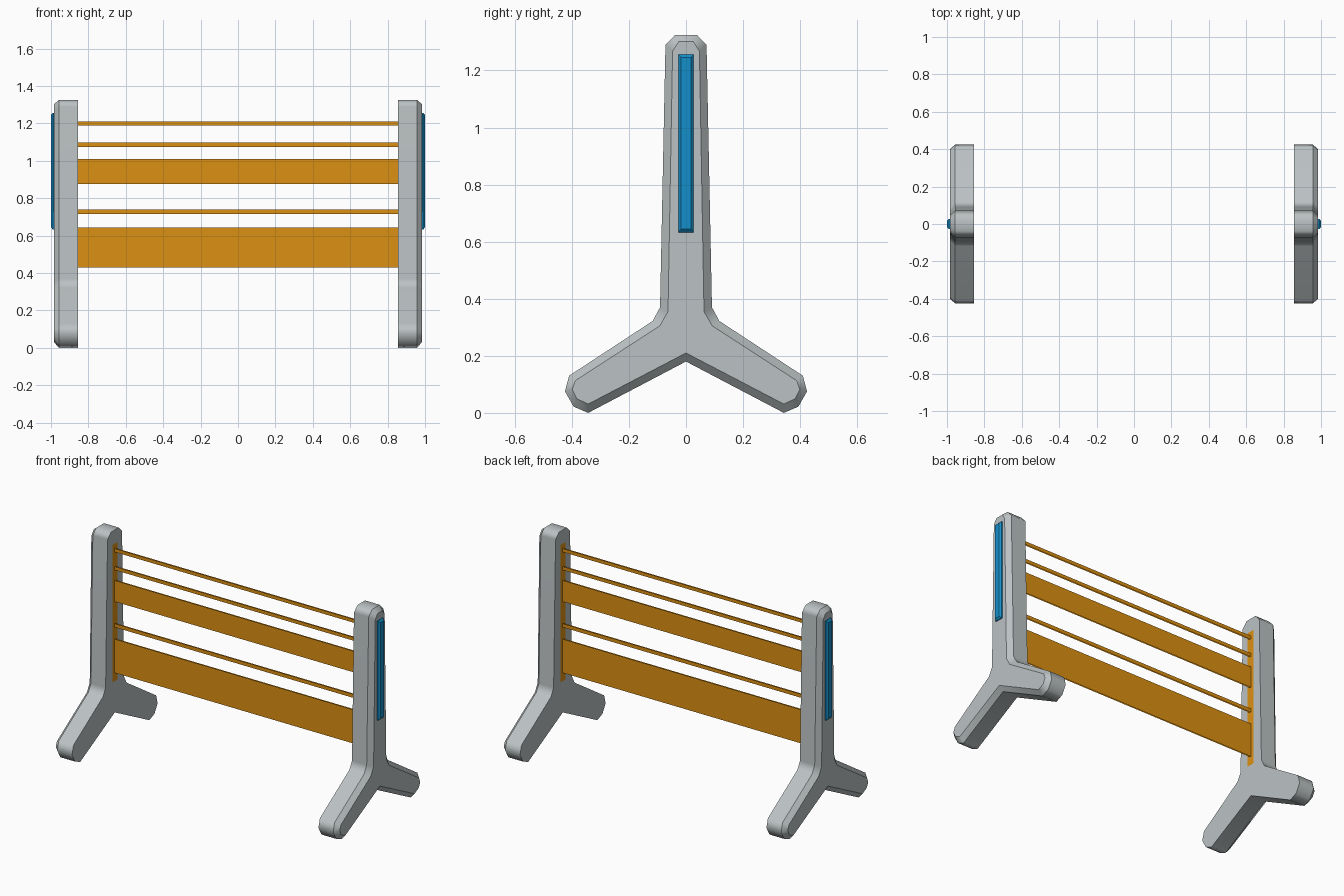
import bpy, bmesh

if "Cube" in bpy.data.objects:
    bpy.data.objects.remove(bpy.data.objects["Cube"])


def material(name, rgb):
    m = bpy.data.materials.new(name)
    m.diffuse_color = (*rgb, 1)
    m.use_nodes = True
    m.node_tree.nodes["Principled BSDF"].inputs["Base Color"].default_value = m.diffuse_color
    return m


GREY = material("grey plastic", (0.50, 0.54, 0.55))
ORANGE = material("orange", (0.72, 0.28, 0.006))
BLUE = material("blue", (0.007, 0.28, 0.60))


def finish(bm, name, mat, recalc=True):
    if recalc:
        bmesh.ops.recalc_face_normals(bm, faces=bm.faces)
    me = bpy.data.meshes.new(name)
    bm.to_mesh(me)
    bm.free()
    me.materials.append(mat)
    ob = bpy.data.objects.new(name, me)
    bpy.context.collection.objects.link(ob)
    return ob


def loft(name, mat, sections, smooth=False):
    """Skin (x, [(y, z), ...]) sections and cap both ends."""
    bm = bmesh.new()
    loops = [[bm.verts.new((x, y, z)) for y, z in pts] for x, pts in sections]
    n = len(loops[0])
    caps = [bm.faces.new(loops[0])]
    if len(loops) > 1:
        caps.append(bm.faces.new(loops[-1]))
    for a, b in zip(loops, loops[1:]):
        for i in range(n):
            j = (i + 1) % n
            bm.faces.new((a[i], a[j], b[j], b[i])).smooth = smooth
    # sharp rims along each section, soft corners around the outline
    for lp in loops:
        for i in range(n):
            e = bm.edges.get((lp[i], lp[(i + 1) % n]))
            e.smooth = False
    ob = finish(bm, name, mat, len(loops) > 1)
    if smooth:
        mod = ob.modifiers.new("soft corners", 'WEIGHTED_NORMAL')
        mod.keep_sharp = True
    return ob


def both_sides(half):
    """Close a half outline (top to bottom centre point) by mirroring in y."""
    return half + [(-y, z) for y, z in reversed(half) if y > 0]


def rect(w, z0, z1):
    return [(-w, z0), (w, z0), (w, z1), (-w, z1)]


# outline of the stand, and the smaller outer cap
outline = both_sides([(0.038, 1.325), (0.072, 1.29), (0.091, 0.37), (0.117, 0.322),
                      (0.41, 0.13), (0.424, 0.075), (0.394, 0.022), (0.343, 0.0),
                      (0, 0.18)])
cap = both_sides([(0.025, 1.302), (0.047, 1.268), (0.063, 0.355), (0.092, 0.305),
                  (0.388, 0.113), (0.399, 0.082), (0.383, 0.05), (0.343, 0.031),
                  (0, 0.21)])

for side, s in (("left", -1), ("right", 1)):
    # three-legged upright with chamfered outer rim
    loft(side + "_stand", GREY,
         [(s * 0.855, outline), (s * 0.957, outline), (s * 0.985, cap)], True)
    # blue raised panel on the outside
    loft(side + "_panel", BLUE,
         [(s * 0.98, rect(0.027, 0.633, 1.256)), (s * 0.99, rect(0.027, 0.633, 1.256)),
          (s * 1.0, rect(0.017, 0.644, 1.246))])
    # orange slot strip on the inner face
    strip = rect(0.026, 0.378, 1.24)
    loft(side + "_slot_strip", ORANGE, [(s * 0.853, strip if s < 0 else strip[::-1])])

# crossbars: paired front and back sheets, open along top and bottom
bars = [("lower_board", 0.43, 0.642), ("lower_rod", 0.716, 0.739),
        ("upper_board", 0.877, 1.01), ("middle_rod", 1.075, 1.097),
        ("top_rod", 1.188, 1.21)]
for name, z0, z1 in bars:
    bm = bmesh.new()
    for y, s in ((-0.004, 1), (0.004, -1)):
        bm.faces.new([bm.verts.new((s * x * 0.855, y, z))
                      for x, z in ((-1, z0), (1, z0), (1, z1), (-1, z1))])
    finish(bm, name, ORANGE, False)
